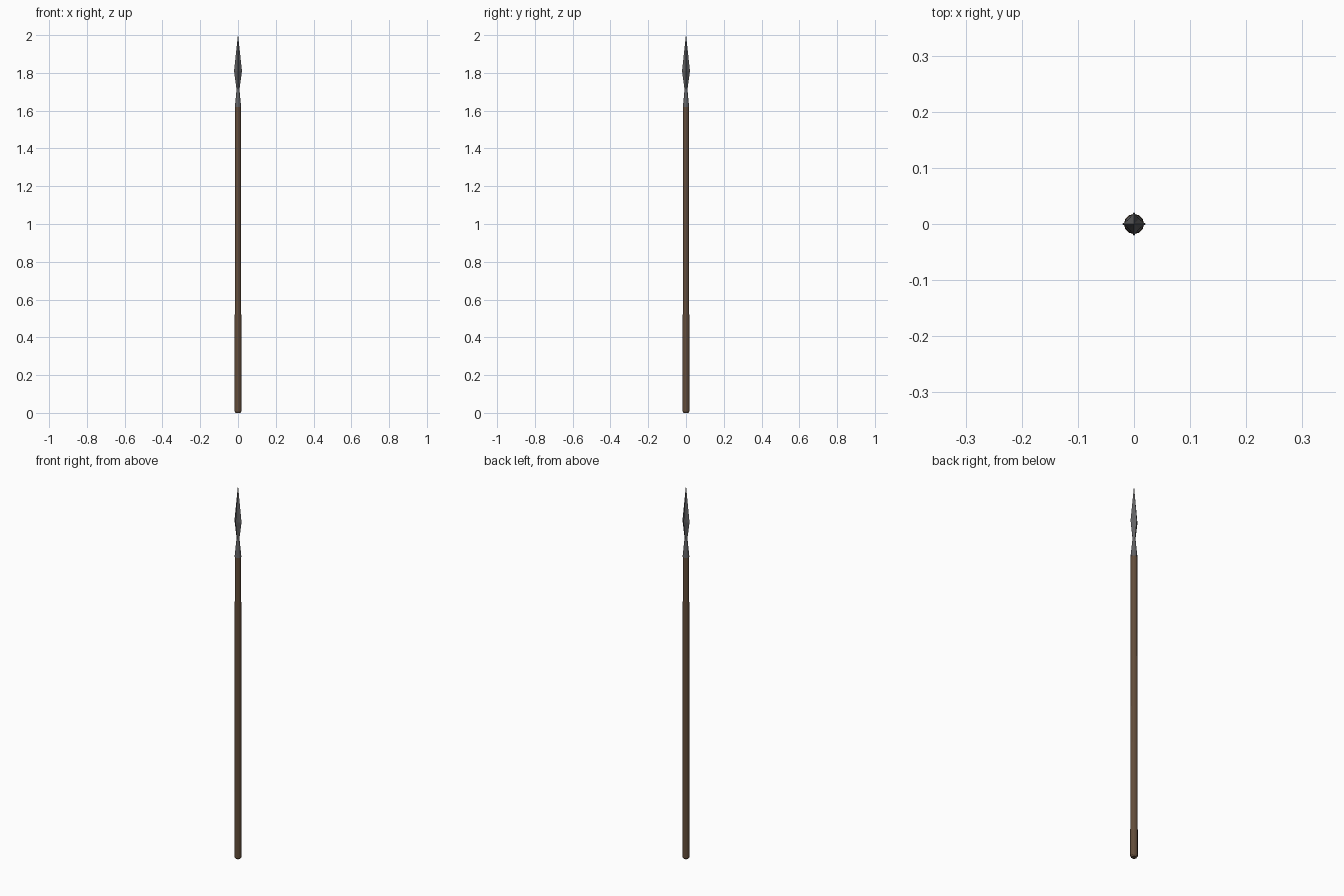
import bpy, bmesh, math

if "Cube" in bpy.data.objects:
    bpy.data.objects.remove(bpy.data.objects["Cube"])


def material(name, rgb):
    m = bpy.data.materials.new(name)
    m.diffuse_color = (*rgb, 1)
    m.use_nodes = True
    m.node_tree.nodes["Principled BSDF"].inputs["Base Color"].default_value = m.diffuse_color
    return m


def lathe(name, rings, sides, mat, star=1.0, turn=0.0):
    """Stack of (radius, z) rings; star < 1 pulls in every other corner."""
    bm = bmesh.new()
    loops = []
    for r, z, s in rings:
        loops.append([bm.verts.new((
            r * (s if i % 2 else 1) * math.cos(turn + 2 * math.pi * i / sides),
            r * (s if i % 2 else 1) * math.sin(turn + 2 * math.pi * i / sides), z))
            for i in range(sides)])
    for a, b in zip(loops, loops[1:]):
        for i in range(sides):
            j = (i + 1) % sides
            bm.faces.new((a[i], a[j], b[j], b[i]))
    bm.faces.new(loops[0][::-1])
    bm.faces.new(loops[-1])
    me = bpy.data.meshes.new(name)
    bm.to_mesh(me)
    bm.free()
    me.materials.append(mat)
    ob = bpy.data.objects.new(name, me)
    bpy.context.collection.objects.link(ob)
    return ob


wood = material("brown wood", (0.125, 0.075, 0.043))
steel = material("dark steel", (0.12, 0.12, 0.125))

# Slightly tapered shaft with a rounded butt
lathe("shaft", [(0.013, 0, 1), (0.018, 0.008, 1), (0.0155, 1.625, 1)], 12, wood)

# Socket narrowing to the neck
lathe("socket", [(0.0165, 1.62, 1), (0.007, 1.72, 1)], 12, steel)

# Four-edged blade with hollow faces
lathe("blade", [(0.006, 1.70, 0.9), (0.021, 1.81, 0.6), (0.0004, 2.0, 0.7)], 8, steel)
